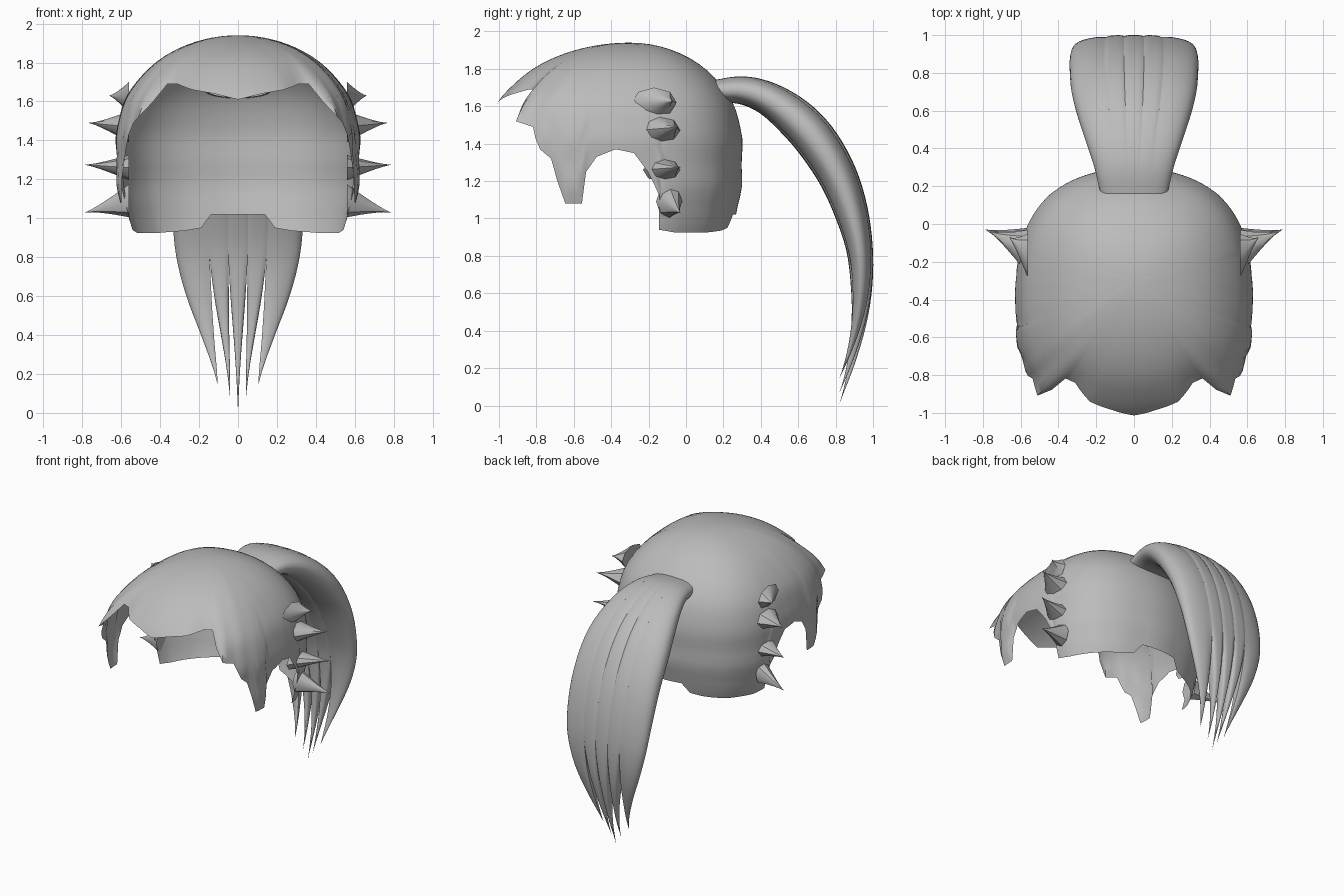
import bpy, bmesh, math
from mathutils import Vector

cube = bpy.data.objects.get("Cube")
if cube:
    bpy.data.objects.remove(cube, do_unlink=True)

gray = bpy.data.materials.new("hair_gray")
gray.use_nodes = True
gray.diffuse_color = (0.5, 0.5, 0.5, 1)
gray.node_tree.nodes["Principled BSDF"].inputs["Base Color"].default_value = (0.5, 0.5, 0.5, 1)


def finish(name, bm, angle, recalc=True):
    bmesh.ops.remove_doubles(bm, verts=bm.verts, dist=1e-5)
    if recalc:
        bmesh.ops.recalc_face_normals(bm, faces=bm.faces)
    mesh = bpy.data.meshes.new(name)
    bm.to_mesh(mesh)
    bm.free()
    mesh.materials.append(gray)
    obj = bpy.data.objects.new(name, mesh)
    bpy.context.collection.objects.link(obj)
    bpy.ops.object.select_all(action='DESELECT')
    obj.select_set(True)
    bpy.context.view_layer.objects.active = obj
    bpy.ops.object.shade_smooth_by_angle(angle=math.radians(angle))
    return obj


def loft(bm, rings, closed=True, caps=True):
    """Skin a list of equally long point rings."""
    rows = [[bm.verts.new(p) for p in ring] for ring in rings]
    n = len(rows[0])
    for a, b in zip(rows, rows[1:]):
        for i in range(n if closed else n - 1):
            k = (i + 1) % n
            bm.faces.new((a[i], b[i], b[k], a[k]))
    if caps:
        bm.faces.new(rows[0])
        bm.faces.new(rows[-1])


def smoothstep(t):
    return t * t * (3 - 2 * t)


# Hair cap: columns run from the crown to a jagged rim
# Rim rows: degrees from the front, reach, height
RIM = [(0, .77, 1.61), (10, .77, 1.64), (20, .775, 1.66), (30, .74, 1.69), (35, .75, 1.69),
       (37, .775, 1.6), (40, .82, 1.52), (46, .76, 1.49), (50, .745, 1.37), (54, .72, 1.32),
       (57, .71, 1.2), (60, .715, 1.08), (67, .68, 1.08), (69, .655, 1.25), (74, .645, 1.33),
       (83, .63, 1.37), (92, .62, 1.35), (99, .62, 1.25), (105, .62, 1.12), (106, .62, .94),
       (115, .635, .925), (135, .64, .925), (150, .62, .935), (160, .605, .95),
       (166, .6, 1.02), (180, .6, 1.02)]
MID, RISE, CENTER, ROWS = 1.4, .54, -.3, 24


def rim_at(angle):
    angle = abs(angle)
    if angle > 180:
        angle = 360 - angle
    for a, b in zip(RIM, RIM[1:]):
        if angle <= b[0]:
            t = (angle - a[0]) / (b[0] - a[0])
            return a[1] + (b[1] - a[1]) * t, a[2] + (b[2] - a[2]) * t


def column(angle):
    reach, low = rim_at(angle)
    soft = sum(rim_at(angle + d)[0] for d in range(-14, 15, 2)) / 15
    quarter = math.pi / 2 * RISE
    if low > MID:
        length = math.acos((low - MID) / RISE) * RISE
    else:
        length = quarter + MID - low
    a, points = math.radians(angle), []
    for i in range(ROWS + 1):
        t = i / ROWS
        s = length * t
        r = soft + (reach - soft) * t ** 3
        if s < quarter:
            z = MID + RISE * math.cos(s / RISE)
            r *= math.sin(s / RISE)
        else:
            z = MID - (s - quarter)
        r *= 1 - max(0, 1.25 - z) ** 2
        r *= 1 + .006 * math.sin(z * 28) * t
        points.append((r * math.sin(a), CENTER - r * math.cos(a), z))
    return points


half = [0]
for a, b in zip(RIM, RIM[1:]):
    steps = math.ceil((b[0] - a[0]) / 3)
    half += [a[0] + (b[0] - a[0]) * (i + 1) / steps for i in range(steps)]
angles = [-a for a in reversed(half[1:])] + half
columns = [column(a) for a in angles]
bm = bmesh.new()
loft(bm, list(zip(*columns)), closed=False, caps=False)
finish("hair_cap", bm, 60, recalc=False)

# Side spikes: base centre y, base radii y and z, base height, tip
SPIKES = [(-.17, .12, .08, 1.62, (.66, -.07, 1.63)),
          (-.15, .12, .08, 1.47, (.765, -.04, 1.49)),
          (-.13, .1, .065, 1.26, (.785, -.03, 1.275)),
          (-.09, .07, .085, 1.09, (.785, -.03, 1.03))]
bm = bmesh.new()
for y, ry, rz, z, tip in SPIKES:
    base, tip = Vector((.56, y, z)), Vector(tip)
    rings = []
    for i in range(7):
        t = i / 6
        size = max((1 - t) ** 1.25, .01)
        c = base.lerp(tip, t)
        rings.append([c + Vector((0, ry * size * math.cos(k * math.tau / 8),
                                  rz * size * math.sin(k * math.tau / 8))) for k in range(8)])
    loft(bm, rings)
spikes = finish("side_spikes", bm, 40)
spikes.modifiers.new("mirror", 'MIRROR')

# Ponytail path rows: y, z, half thickness, half width
PATH = [Vector(p) for p in (
    (.15, 1.68, .06, .175), (.3, 1.685, .075, .21), (.44, 1.64, .09, .255), (.58, 1.54, .108, .3),
    (.7, 1.41, .113, .33), (.81, 1.23, .105, .34), (.885, 1.03, .09, .338), (.93, .82, .07, .32),
    (.938, .6, .06, .275), (.92, .4, .05, .215), (.88, .2, .035, .155), (.82, .005, .015, .12))]
SPLIT = 7 / 11


def path_at(s):
    f = min(max(s, 0), 1) * (len(PATH) - 1)
    i = min(int(f), len(PATH) - 2)
    t = f - i
    p1, p2 = PATH[i], PATH[i + 1]
    p0 = PATH[i - 1] if i else p1 * 2 - p2
    p3 = PATH[i + 2] if i + 2 < len(PATH) else p2 * 2 - p1
    return (p1 * 2 + (p2 - p0) * t + (p0 * 2 - p1 * 5 + p2 * 4 - p3) * t * t
            + (p1 * 3 - p0 - p2 * 3 + p3) * t ** 3) / 2


def strand(name, u0, u1, end, tuck):
    """One slice of the ponytail, tapering to its own point after the split."""
    rings, mid, across = [], (u0 + u1) / 2, 8
    for i in range(49):
        s = end * i / 48
        y, z, thick, wide = path_at(s)
        d = path_at(s + .005) - path_at(s - .005)
        normal = Vector((-d[1], d[0])).normalized()
        q = max(0, (s - SPLIT) / (end - SPLIT))
        taper = max(1 - q ** 1.7, .01)
        top, bottom = [], []
        for k in range(across + 1):
            # Edge samples are packed toward the outer rim
            v = k / across
            u = u0 + (u1 - u0) * v
            if u1 == 1:
                u = u0 + (u1 - u0) * math.sin(v * math.pi / 2)
            elif u0 == -1:
                u = u1 - (u1 - u0) * math.cos(v * math.pi / 2)
            rise = max(1 - abs(u) ** 2.4, .0004) ** (1 / 2.4)
            # Shallow grooves between strands, rounding toward the points
            edge = abs(2 * v - 1) ** 4
            rise *= 1 - edge * (.06 * smoothstep(min(1, s * 3)) + .5 * q ** .7)
            x = wide * (mid + (u - mid) * taper)
            for side, out in ((1, top), (-1, bottom)):
                off = thick * rise * side * taper
                out.append((x, y + normal.x * off - tuck * q * q, z + normal.y * off))
        rings.append(top + bottom[::-1])
    bm = bmesh.new()
    loft(bm, rings)
    finish(name, bm, 50)


strand("ponytail_center", -.155, .155, 1, 0)
for label, sign in (("left", 1), ("right", -1)):
    for part, lo, hi, end, tuck in (("inner", .155, .46, .97, .02), ("outer", .46, 1, .935, .045)):
        u0, u1 = sorted((lo * sign, hi * sign))
        strand(f"ponytail_{part}_{label}", u0, u1, end, tuck)
